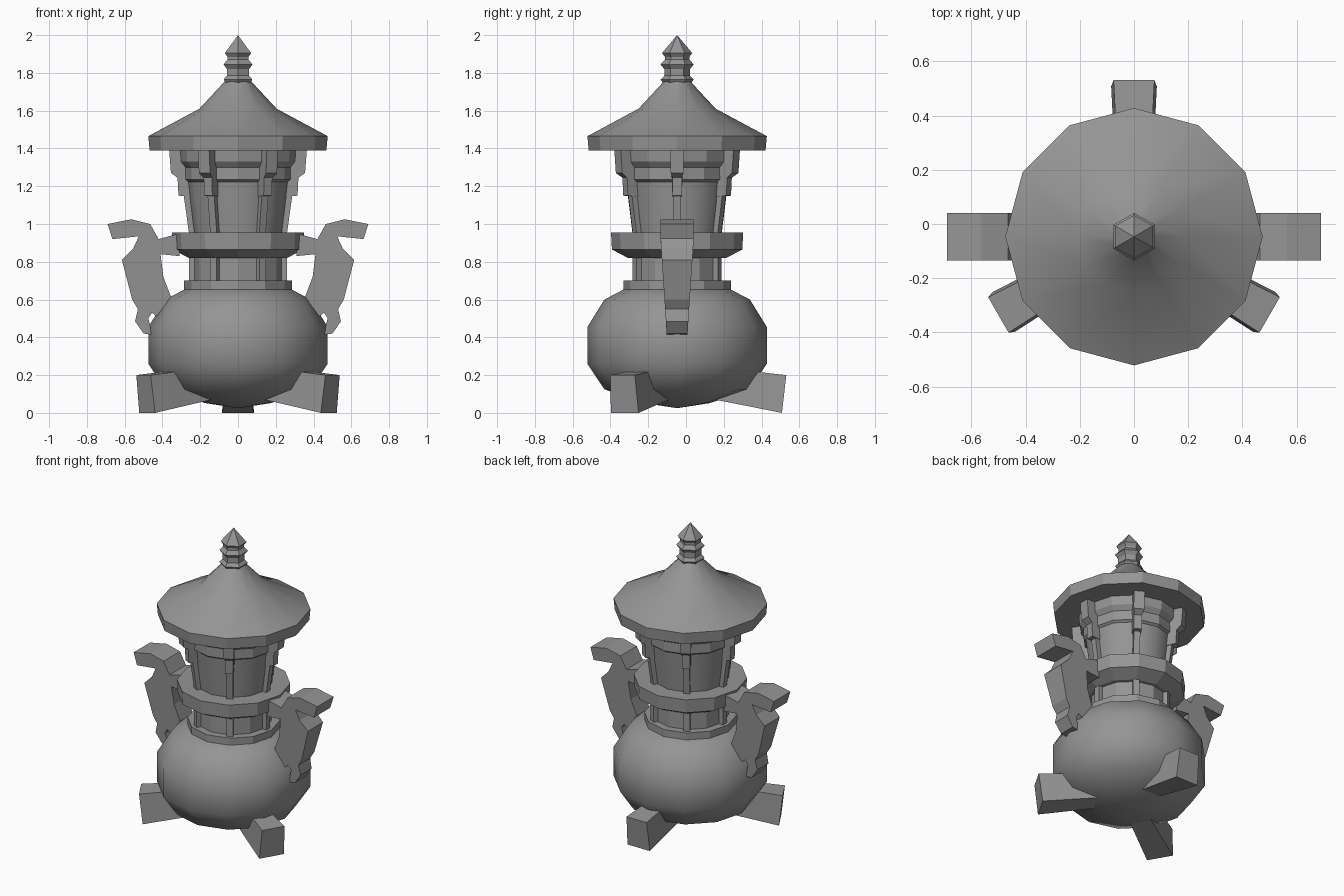
import bpy, bmesh, math
from mathutils import Matrix, Vector

cube = bpy.data.objects.get("Cube")
if cube:
    bpy.data.objects.remove(cube, do_unlink=True)

AXIS = Vector((0, -0.047, 0))   # the vessel's own centre line

metal = bpy.data.materials.new("grey_metal")
metal.use_nodes = True
GREY = (0.3, 0.3, 0.3, 1)
metal.diffuse_color = GREY
metal.node_tree.nodes["Principled BSDF"].inputs["Base Color"].default_value = GREY


def finish(name, bm, smooth=None):
    bmesh.ops.recalc_face_normals(bm, faces=bm.faces)
    mesh = bpy.data.meshes.new(name)
    bm.to_mesh(mesh)
    bm.free()
    mesh.materials.append(metal)
    obj = bpy.data.objects.new(name, mesh)
    bpy.context.collection.objects.link(obj)
    obj.location = AXIS
    if smooth:
        bpy.ops.object.select_all(action='DESELECT')
        obj.select_set(True)
        bpy.context.view_layer.objects.active = obj
        bpy.ops.object.shade_smooth_by_angle(angle=math.radians(smooth))
    return obj


def lathe(name, profile, sides=12, start=0, smooth=None):
    """Turn (radius, z) points round the axis and close the ends."""
    bm = bmesh.new()
    rings = []
    for r, z in profile:
        if r == 0:
            rings.append([bm.verts.new((0, 0, z))] * sides)
        else:
            rings.append([bm.verts.new((r * math.cos(a), r * math.sin(a), z))
                          for a in (start + math.tau * i / sides for i in range(sides))])
    for low, high in zip(rings, rings[1:]):
        for i in range(sides):
            j = (i + 1) % sides
            corners = dict.fromkeys((low[i], low[j], high[j], high[i]))
            bm.faces.new(list(corners))
    for r, ring in ((profile[0][0], rings[0]), (profile[-1][0], rings[-1])):
        if r:
            bm.faces.new(ring)
    return finish(name, bm, smooth)


def slab(name, outline, half_width, angle=0):
    """Extrude an (outward, z) outline sideways; half_width depends on the point."""
    bm = bmesh.new()
    sides = [[bm.verts.new((r, s * half_width(r, z), z)) for r, z in outline] for s in (-1, 1)]
    n = len(outline)
    for side in sides:
        bm.faces.new(side)
    for i in range(n):
        j = (i + 1) % n
        bm.faces.new((sides[0][i], sides[0][j], sides[1][j], sides[1][i]))
    bmesh.ops.rotate(bm, verts=bm.verts, matrix=Matrix.Rotation(angle, 3, 'Z'))
    return finish(name, bm)


# Round pot
lathe("pot_body", [(0, .025), (.175, .052), (.385, .125), (.475, .26), (.475, .455),
                   (.385, .6), (.28, .655), (.2, .67)], smooth=50)

# Neck and collar
lathe("neck_base_ring", [(.285, .645), (.285, .7)])
lathe("neck", [(.235, .69), (.235, .85)])
lathe("collar", [(.26, .82), (.345, .865), (.35, .955)])

# Flaring tower with stepped cornice
lathe("tower_wall", [(.235, .94), (.27, 1.225)], smooth=40)
lathe("cornice", [(.265, 1.22), (.285, 1.235), (.285, 1.3), (.31, 1.33), (.315, 1.4)])

# Roof and spire
lathe("roof", [(.3, 1.39), (.468, 1.39), (.475, 1.465), (.205, 1.61), (.07, 1.755)], smooth=29)
lathe("spire", [(.07, 1.74), (.088, 1.765), (.068, 1.785), (.068, 1.82), (.088, 1.845),
                (.065, 1.87), (.065, 1.885), (.08, 1.905), (0, 2)], 6, math.pi / 6)

# Ribs and roof brackets, six round the tower
for i in range(6):
    turn = math.tau * i / 6
    slab(f"neck_rib_{i + 1}", [(.2, .69), (.26, .69), (.26, .84), (.2, .84)],
         lambda r, z: .02, turn)
    slab(f"tower_rib_{i + 1}", [(.2, .94), (.258, .94), (.29, 1.17), (.2, 1.17)],
         lambda r, z: .02, turn)
    slab(f"roof_bracket_{i + 1}", [(.24, 1.145), (.315, 1.15), (.32, 1.245), (.355, 1.27),
                                   (.365, 1.4), (.24, 1.4)],
         lambda r, z: .025 if z < 1.26 else .034, turn)

# Curled handles, left and right
handle = [(.69, 1.0), (.665, .92), (.525, .935), (.555, .87), (.615, .81), (.56, .6),
          (.53, .55), (.545, .485), (.5, .42), (.46, .415), (.465, .465), (.475, .5),
          (.455, .53), (.43, .51), (.355, .615), (.395, .72), (.41, .84), (.31, .83),
          (.31, .95), (.42, .92), (.465, 1.0), (.565, 1.025)]
for side, turn in (("left", 0), ("right", math.pi)):
    slab(f"{side}_handle", handle,
         lambda r, z: .055 + .033 * min(1, max(0, (z - .42) / .5)), turn)

# Three splayed feet
for side, degrees in (("back", 90), ("front_left", -30), ("front_right", 210)):
    slab(f"{side}_foot", [(.2, .07), (.555, 0), (.578, .2), (.4, .22), (.2, .22)],
         lambda r, z: (.085 if z < .1 else .075) - .05 * (.57 - r), math.radians(degrees))
